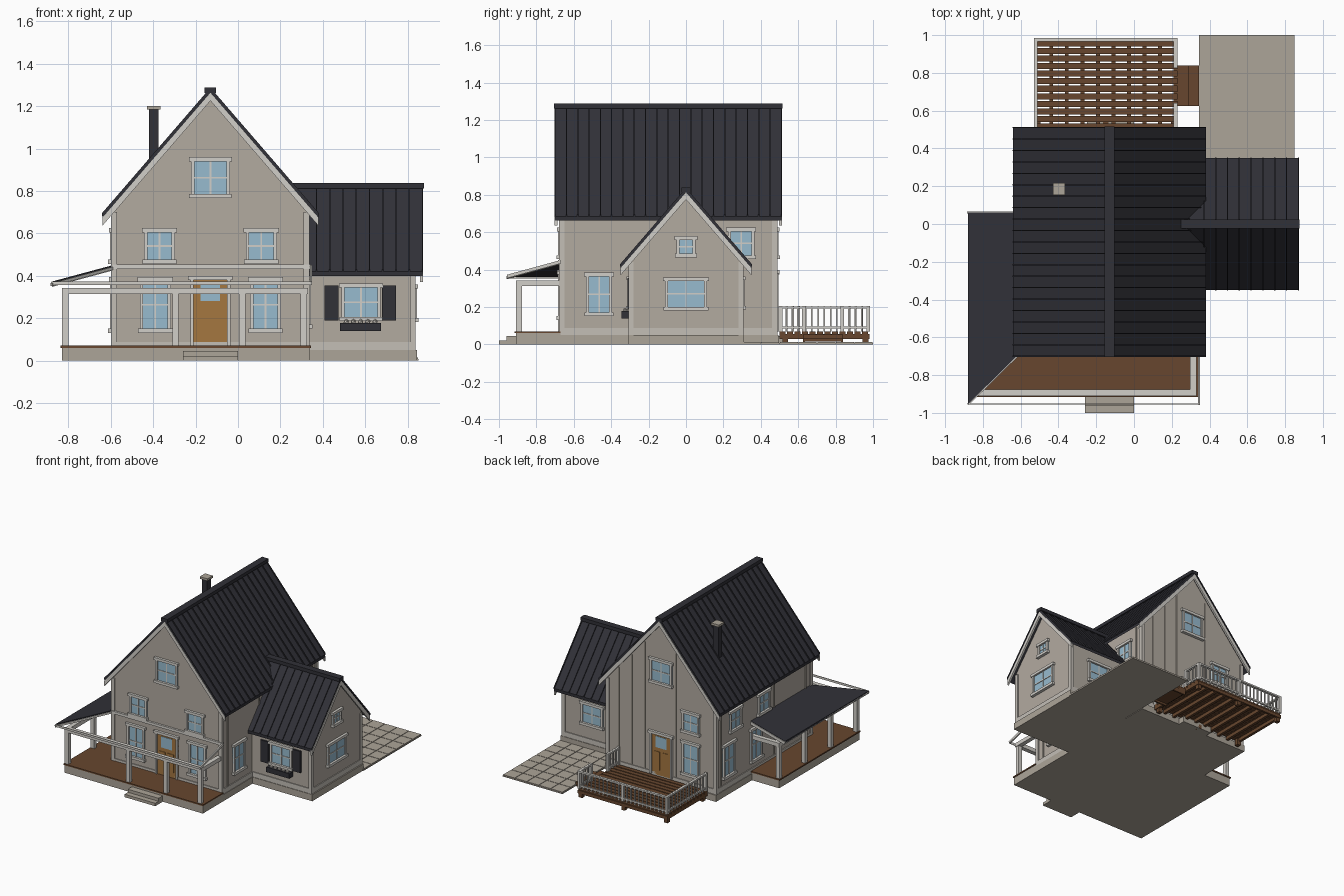
import bpy, bmesh
from mathutils import Matrix, Vector

if "Cube" in bpy.data.objects:
    bpy.data.objects.remove(bpy.data.objects["Cube"])


def material(name, r, g, b):
    m = bpy.data.materials.new(name)
    m.use_nodes = True
    color = [(c / 255) ** 2.2 for c in (r, g, b)] + [1]
    m.diffuse_color = color
    m.node_tree.nodes["Principled BSDF"].inputs["Base Color"].default_value = color
    return m


wall = material("beige siding", 177, 169, 159)
stone = material("warm stone", 171, 163, 151)
pale = material("pale trim", 194, 189, 181)
white = material("white trim", 208, 205, 199)
metal = material("dark metal", 52, 52, 58)
wood = material("brown decking", 103, 72, 50)
oak = material("oak door", 163, 118, 66)
glass = material("blue glass", 150, 186, 206)


def finish(name, bm, mat):
    bmesh.ops.recalc_face_normals(bm, faces=bm.faces)
    mesh = bpy.data.meshes.new(name)
    bm.to_mesh(mesh)
    bm.free()
    mesh.materials.append(mat)
    ob = bpy.data.objects.new(name, mesh)
    bpy.context.scene.collection.objects.link(ob)
    return ob


def boxes(name, mat, *spans):
    """One object made of boxes given as (x0, x1, y0, y1, z0, z1)."""
    bm = bmesh.new()
    for x0, x1, y0, y1, z0, z1 in spans:
        mid = Vector((x0 + x1, y0 + y1, z0 + z1)) / 2
        size = (abs(x1 - x0), abs(y1 - y0), abs(z1 - z0), 1)
        bmesh.ops.create_cube(bm, size=1, matrix=Matrix.Translation(mid) @ Matrix.Diagonal(size))
    return finish(name, bm, mat)


def prisms(name, mat, profile, axis, spans):
    """Extrude a (horizontal, z) profile along an axis over each span."""
    bm = bmesh.new()
    for a, b in spans:
        place = (lambda p, t: (t, *p)) if axis == "x" else (lambda p, t: (p[0], t, p[1]))
        face = bm.faces.new([bm.verts.new(place(p, a)) for p in profile])
        new = bmesh.ops.extrude_face_region(bm, geom=[face])["geom"]
        step = Vector(place((0, 0), b - a))
        bmesh.ops.translate(bm, vec=step, verts=[g for g in new if isinstance(g, bmesh.types.BMVert)])
    return finish(name, bm, mat)


def bar(name, mat, p, q, w, h):
    """Straight timber between two points."""
    p, q = Vector(p), Vector(q)
    bm = bmesh.new()
    turn = (q - p).to_track_quat("X", "Z").to_matrix().to_4x4()
    size = Matrix.Diagonal(((q - p).length, w, h, 1))
    bmesh.ops.create_cube(bm, size=1, matrix=Matrix.Translation((p + q) / 2) @ turn @ size)
    return finish(name, bm, mat)


SLOPE = 1.157


def chevron(c, half, apex, thick):
    low = apex - SLOPE * half
    return [(c - half, low), (c, apex), (c + half, low),
            (c + half, low - thick), (c, apex - thick), (c - half, low - thick)]


def gable(c, half, apex, base):
    low = apex - SLOPE * half
    return [(c - half, base), (c - half, low), (c, apex), (c + half, low), (c + half, base)]


# House extents
L, R, F, B = -0.59, 0.33, -0.67, 0.48
MID, WE, WH = -0.13, 0.83, 0.30

# Walls and foundations
prisms("main_walls", wall, gable(MID, 0.46, 1.255, 0.03), "y", [(F, B)])
prisms("wing_walls", wall, gable(0, WH, 0.805, 0.03), "x", [(0.2, WE)])
boxes("foundation", stone, (L - .01, R + .01, F, B + .015, 0, .05), (R, WE + .015, -WH - .01, WH + .01, 0, .05))
e = 0.006
boxes("base_trim", pale, (L - e, R + e, F - e, B + e, .05, .088), (R, WE + e, -WH - e, WH + e, .05, .088))


def corner(x, y, top):
    w = 0.014
    return (x - w, x + w, y - w, y + w, .05, top)


boxes("main_corner_boards", pale, *[corner(x - s * .006, y - t * .006, .70)
      for x, s in ((L, -1), (R, 1)) for y, t in ((F, -1), (B, 1))])
boxes("wing_corner_boards", pale, *[corner(WE - .006, y, .44) for y in (-WH + .006, WH - .006)])


# Roofs with standing seams, barge boards and ridge caps
def roof(name, c, half, apex, axis, a, b, seam_start, count):
    prisms(name + "_roof", metal, chevron(c, half, apex, .022), axis, [(a, b)])
    gap = (b - seam_start) / count
    seams = [(seam_start + gap * i - .003, seam_start + gap * i + .003) for i in range(count + 1)]
    prisms(name + "_roof_seams", metal, chevron(c, half + .002, apex + .012, .014), axis, seams)
    ends = [(b - .012, b + .002)] + ([(a - .002, a + .012)] if axis == "y" else [])
    prisms(name + "_barge_boards", white, chevron(c, half, apex - .012, .038), axis, ends)


roof("main", MID, .51, 1.275, "y", -.70, .51, -.70, 20)
roof("wing", 0, .35, .825, "x", .24, .87, .37, 8)
boxes("ridge_caps", metal, (MID - .027, MID + .027, -.705, .515, 1.262, 1.287),
      (.24, .877, -.025, .025, .812, .838))

# Chimney
boxes("chimney", metal, (-.42, -.375, .163, .207, .85, 1.185))
boxes("chimney_cap", stone, (-.43, -.365, .153, .217, 1.183, 1.2))

# Openings are laid out on a wall by (along, outward, z)
WALLS = {
    "front": lambda u, d: (u, F - d), "back": lambda u, d: (u, B + d),
    "left_end": lambda u, d: (L - d, u), "right_end": lambda u, d: (R + d, u),
    "wing_front": lambda u, d: (u, -WH - d), "wing_back": lambda u, d: (u, WH + d),
    "wing_end": lambda u, d: (WE + d, u),
}


def on_wall(side, u0, u1, z0, z1, depth):
    x0, y0 = WALLS[side](u0, -.005)
    x1, y1 = WALLS[side](u1, depth)
    return (x0, x1, y0, y1, z0, z1)


def frame(side, a, b, z0, z1, w, sill=True):
    parts = [on_wall(side, a, a + w, z0, z1, .014), on_wall(side, b - w, b, z0, z1, .014),
             on_wall(side, a - .01, b + .01, z1 - w, z1 + .004, .019)]
    if sill:
        parts.append(on_wall(side, a - .008, b + .008, z0 - .004, z0 + w, .022))
    return parts


def window(side, u, half, z0, z1):
    a, b, m = u - half, u + half, (z0 + z1) / 2
    boxes(side + "_window_glass", glass, on_wall(side, a, b, z0, z1, .005))
    bars = [on_wall(side, u - .004, u + .004, z0, z1, .009), on_wall(side, a, b, m - .004, m + .004, .009)]
    boxes(side + "_window_frame", white, *frame(side, a, b, z0, z1, .016), *bars)


def door(side, u):
    a, b = u - .095, u + .095
    boxes(side + "_door", oak, on_wall(side, a, b, .07, .39, .006),
          *[on_wall(side, u + s - .025, u + s + .025, .11, .25, .01) for s in (-.035, .035)])
    boxes(side + "_door_glass", glass, on_wall(side, u - .046, u + .046, .28, .365, .009))
    boxes(side + "_door_frame", white, *frame(side, a, b, .07, .395, .016, False))


LOW, HIGH = (.135, .39), (.46, .62)
for s in (-1, 1):
    window("front", MID + s * .26, .073, *LOW)
    window("front", MID + s * .24, .073, *HIGH)
for side in ("front", "back"):
    window(side, MID, .092, .77, .955)
    door(side, MID)
window("back", MID - .25, .073, *LOW)
window("back", MID - .25, .073, *HIGH)
for y in (.25, -.09):
    window("left_end", y, .07, *HIGH)
for y in (.33, .0):
    window("left_end", y, .07, *LOW)
window("right_end", -.465, .07, .155, .38)
window("right_end", .295, .07, *HIGH)
for side in ("wing_front", "wing_back"):
    window(side, .58, .093, .19, .36)
window("wing_end", 0, .112, .185, .355)
window("wing_end", 0, .052, .47, .575)

# Vertical battens
boxes("back_battens", wall, *[on_wall("back", x - .004, x + .004, .09, 1.22 - SLOPE * abs(x - MID), .006)
      for x in (-.25, .01, .12, .23)])
boxes("side_battens", wall, *[on_wall(side, y - .004, y + .004, .09, .7, .006)
      for side in ("left_end", "right_end") for y in (.42, -.22, -.6)])

# Shutters and flower box
boxes("shutters", metal, *[on_wall("wing_front", x - .033, x + .033, .19, .355, .014) for x in (.442, .713)])
boxes("flower_box", metal, on_wall("wing_front", .48, .675, .14, .178, .045))
bm = bmesh.new()
for i in range(5):
    bmesh.ops.create_icosphere(bm, subdivisions=1, radius=.014,
                               matrix=Matrix.Translation((.51 + i * .034, -WH - .026, .182)))
finish("flowers", bm, pale)

# Wraparound porch
PX, PY, PB = -.83, -.91, .06
boxes("porch_base", stone, (PX, R + .01, PY, F, 0, .06), (PX, L, PY, PB, 0, .06))
boxes("porch_floor", wood, (PX - .006, R + .015, PY - .006, F, .06, .07), (PX - .006, L, PY, PB + .005, .06, .07))
boxes("front_steps", stone, (-.26, 0, -1, PY, 0, .022), (-.26, 0, -.96, PY, 0, .045))
post = lambda x, y: (x - .015, x + .015, y - .015, y + .015, .07, .32)
boxes("porch_posts", white, *[post(x, PY + .017) for x in (PX + .015, -.295, .02, .31)],
      *[post(PX + .015, y) for y in (-.58, -.27, .04)])
boxes("porch_beams", white, (PX, R, PY, PY + .033, .313, .343), (PX, PX + .033, PY, PB, .313, .343),
      (R - .033, R, PY, F, .313, .343), (PX, L, PB - .033, PB, .313, .343))
boxes("porch_ledger", white, (L, R + .015, F - .015, F, .432, .452))
EX, EY, EZ, TZ = -.88, -.955, .372, .45
bm = bmesh.new()
top = [(EX, EY, EZ), (L, F, TZ), (L, PB, TZ), (EX, PB, EZ)]
face = bm.faces.new([bm.verts.new(p) for p in top])
new = bmesh.ops.extrude_face_region(bm, geom=[face])["geom"]
bmesh.ops.translate(bm, vec=(0, 0, -.014), verts=[g for g in new if isinstance(g, bmesh.types.BMVert)])
finish("porch_roof", bm, metal)
drop = Vector((0, 0, -.014))
corners = [Vector(p) for p in top]
bar("porch_hip", white, corners[0] + drop, corners[1] + drop, .012, .014)
bar("porch_back_barge", white, corners[3] + drop, corners[2] + drop, .01, .022)
bar("porch_end_barge", white, (R + .015, EY, EZ - .008), (R + .015, F, TZ - .008), .01, .018)
boxes("porch_fascia", white, (EX, R + .02, EY, EY + .005, EZ - .016, EZ),
      (EX, EX + .005, EY, PB, EZ - .02, EZ - .006))

# Back deck with open boards
DL, DR, DF, DB = -.53, .23, .5, .98
boards, joists = 12, 10
pitch = (DB - DF) / boards
boxes("deck_boards", wood, *[(DL, DR, DF + pitch * i, DF + pitch * (i + .8), .055, .07) for i in range(boards)])
step = (DR - DL - .02) / (joists - 1)
boxes("deck_joists", wood, *[(DL + step * i, DL + step * i + .02, DF, DB, .03, .055) for i in range(joists)],
      (DL, DR, DB - .015, DB, .03, .055))
boxes("deck_legs", wood, *[(x - .015, x + .015, y - .015, y + .015, 0, .05)
      for x in (DL + .02, -.15, DR - .02) for y in (.53, DB - .02)])
boxes("deck_steps", wood, (DR, .345, .625, .84, .015, .033), (DR, .29, .625, .84, .033, .052),
      *[(DR, .34, y, y + .012, 0, .03) for y in (.625, .828)])
boxes("back_step", stone, (-.25, 0, B, .545, 0, .045))


# Deck railing
def railing(name, p, q, count):
    p, q = Vector(p), Vector(q)
    parts = []
    for i in range(count + 1):
        x, y = p.lerp(q, i / count)
        r = .01 if i in (0, count) else .004
        parts.append((x - r, x + r, y - r, y + r, .07, .205))
    x0, x1 = sorted((p.x, q.x))
    y0, y1 = sorted((p.y, q.y))
    for z, w in ((.085, .006), (.192, .01)):
        parts.append((x0 - w, x1 + w, y0 - w, y1 + w, z, z + .012))
    boxes(name, white, *parts)


x0, x1, y0, y1 = DL + .01, DR - .01, DF + .005, DB - .005
railing("deck_railing_side", (x0, y0), (x0, y1), 14)
railing("deck_railing_back", (x0, y1), (MID - .02, y1), 11)
railing("deck_railing_back", (MID - .02, y1), (x1, y1), 11)
railing("deck_railing_near", (x1, y0), (x1, .63), 4)
railing("deck_railing_far", (x1, .835), (x1, y1), 4)

# Paved driveway
boxes("driveway_bed", stone, (.345, .85, WH, 1, 0, .008))
tx, ty = (.85 - .345) / 5, (1 - WH) / 7
boxes("driveway_pavers", stone, *[(.347 + tx * i, .343 + tx * (i + 1), WH + .002 + ty * j, WH - .002 + ty * (j + 1),
      .006, .014) for i in range(5) for j in range(7)])
